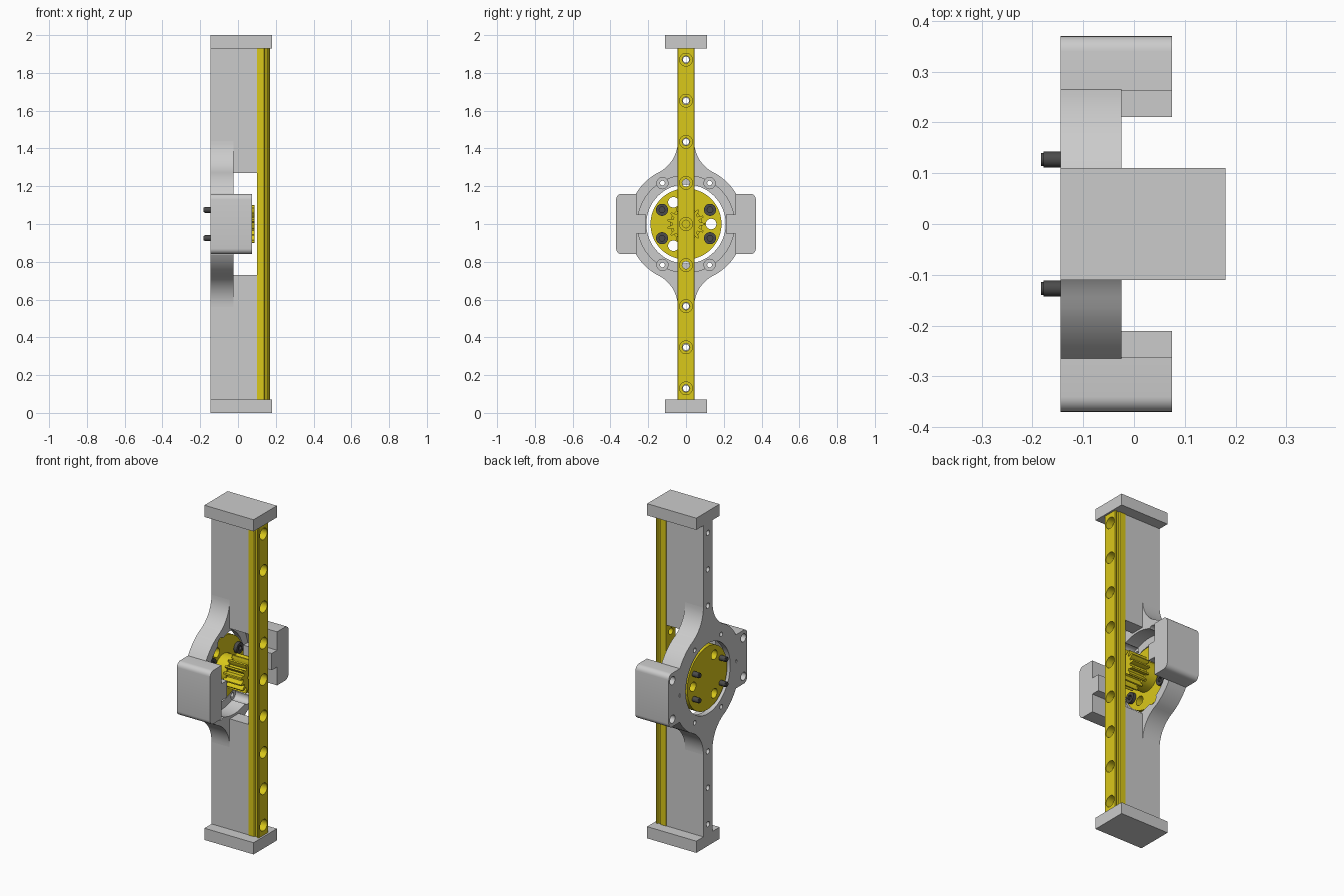
import bpy, bmesh, math
from mathutils import Vector

if "Cube" in bpy.data.objects:
    bpy.data.objects.remove(bpy.data.objects["Cube"])

yellow = bpy.data.materials.new("yellow")
yellow.diffuse_color = (0.70, 0.58, 0.01, 1)
yellow.use_nodes = True
yellow.node_tree.nodes["Principled BSDF"].inputs["Base Color"].default_value = yellow.diffuse_color
dark = bpy.data.materials.new("dark_steel")
dark.diffuse_color = (0.07, 0.07, 0.07, 1)
dark.use_nodes = True
dark.node_tree.nodes["Principled BSDF"].inputs["Base Color"].default_value = dark.diffuse_color


def prisms(name, parts, mat=None):
    """Each part: (axis, 2D profile, start, end) extruded along that axis."""
    bm = bmesh.new()
    for axis, pts, a, b in parts:
        def place(u, v, w):
            return {'x': (w, u, v), 'y': (u, w, v), 'z': (u, v, w)}[axis]
        lo = [bm.verts.new(place(u, v, a)) for u, v in pts]
        hi = [bm.verts.new(place(u, v, b)) for u, v in pts]
        n = len(pts)
        bm.faces.new(lo)
        bm.faces.new(hi)
        for i in range(n):
            j = (i + 1) % n
            bm.faces.new((lo[i], lo[j], hi[j], hi[i]))
    bmesh.ops.recalc_face_normals(bm, faces=bm.faces)
    me = bpy.data.meshes.new(name)
    bm.to_mesh(me)
    bm.free()
    ob = bpy.data.objects.new(name, me)
    bpy.context.collection.objects.link(ob)
    if mat:
        me.materials.append(mat)
    return ob


def rect(u0, u1, v0, v1):
    return [(u0, v0), (u1, v0), (u1, v1), (u0, v1)]


def circle(cy, cz, r, n=32):
    return [(cy + r * math.cos(2 * math.pi * i / n),
             cz + r * math.sin(2 * math.pi * i / n)) for i in range(n)]


def rod(y, z, r, x0, x1, n=32):
    return ('x', circle(y, z, r, n), x0, x1)


def arc(cy, cz, r, a0, a1, n):
    return [(cy + r * math.cos(a0 + (a1 - a0) * i / n),
             cz + r * math.sin(a0 + (a1 - a0) * i / n)) for i in range(n + 1)]


def cut(ob, parts):
    cutter = prisms("cutter", parts)
    cutter.hide_render = True
    m = ob.modifiers.new("holes", 'BOOLEAN')
    m.operation = 'DIFFERENCE'
    m.solver = 'EXACT'
    m.object = cutter
    bpy.context.view_layer.objects.active = ob
    bpy.ops.object.modifier_apply(modifier=m.name)
    bpy.data.objects.remove(cutter)


def smooth(ob):
    bpy.ops.object.select_all(action='DESELECT')
    ob.select_set(True)
    bpy.context.view_layer.objects.active = ob
    bpy.ops.object.shade_smooth_by_angle(angle=math.radians(25))


BACK, PLATE, WEB = -0.145, -0.025, 0.10
hole_z = [0.13 + i * 0.2175 for i in range(9)]

# End caps
for name, z in (("bottom_cap", 0), ("top_cap", 1.93)):
    prisms(name, [('z', rect(BACK, 0.18, -0.11, 0.11), z, z + 0.07)])

# Upper and lower web, stepped over the ring plate
for name, s in (("lower_web", -1), ("upper_web", 1)):
    prof = [(BACK, .93), (BACK, .44), (PLATE, .44), (PLATE, .27), (WEB, .27), (WEB, .93)]
    web = prisms(name, [('y', [(x, 1 + s * z) for x, z in prof], -0.043, 0.043)])
    cut(web, [rod(0, z, 0.016, -0.3, 0.3, 20) for z in hole_z if s * (z - 1) > 0.3])

# Ring plate: flared necks running into a circle with flattened sides
R, r = 0.31, 0.188
cy, cz = 0.043 + r, 0.44
t = math.atan2(cz, cy)
quad = arc(cy, cz, r, math.pi, t + math.pi, 12) + arc(0, 0, R, t, 0, 14)[1:]
quad = [(min(y, 0.265) if z < 0.3 else y, z) for y, z in quad]
half = quad + [(y, -z) for y, z in reversed(quad[:-1])]
outline = half + [(-y, z) for y, z in reversed(half)]
ring = prisms("ring_plate", [('x', [(y, 1 + z) for y, z in outline], BACK, PLATE)])
cut(ring, [rod(0, 1, 0.21, -0.3, 0.3, 72)])
cut(ring, [rod(0, 1, 0.257, -0.112, 0.1, 72)])
bolt = [(0.25 * math.cos(math.radians(a)), 1 + 0.25 * math.sin(math.radians(a)))
        for a in (60, 120, 240, 300)]
cut(ring, [rod(y, z, 0.03, -0.125, 0.1) for y, z in bolt])
cut(ring, [rod(y, z, 0.013, -0.3, 0.1, 20) for y, z in bolt]
    + [rod(0, z, 0.016, -0.3, 0.1, 20) for z in (hole_z[2], hole_z[6])])
smooth(ring)

# Side blocks with an inward lug and rounded outer corners
for name, s in (("left_block", -1), ("right_block", 1)):
    prof = [(.262, .16)] + arc(.34, .13, .03, math.pi / 2, 0, 6) \
        + arc(.34, -.13, .03, 0, -math.pi / 2, 6) \
        + [(.262, -.16), (.262, -.05), (.211, -.05), (.211, .05), (.262, .05)]
    block = prisms(name, [('x', [(s * y, 1 + z) for y, z in prof], BACK, 0.075)])
    cut(block, [rod(s * .335, 1 + k * .115, 0.024, -0.3, -0.10) for k in (-1, 1)]
        + [rod(s * .262, 1, 0.012, -0.3, -0.10, 20)])
    smooth(block)

# Guide rail with grooved sides and counterbored holes
side = [(.10, .046), (.137, .046), (.143, .038), (.153, .038), (.158, .046), (.165, .046), (.169, .042)]
rail = prisms("guide_rail", [('z', side + [(x, -y) for x, y in reversed(side)], 0.07, 1.93)], yellow)
cut(rail, [rod(0, z, 0.034, 0.125, 0.3) for z in hole_z])
cut(rail, [rod(0, z, 0.02, 0.0, 0.3) for z in hole_z])
smooth(rail)

# Round flange with clearance holes
flange = prisms("flange", [rod(0, 1, 0.188, -0.14, -0.095, 72)], yellow)
cut(flange, [rod(0.133 * math.cos(a), 1 + 0.133 * math.sin(a), 0.028, -0.3, 0.1)
             for a in (0, 2 * math.pi / 3, -2 * math.pi / 3)])
smooth(flange)

# Hub and pinion gear
smooth(prisms("hub", [rod(0, 1, 0.085, -0.097, -0.02, 48)], yellow))
teeth = 15
pts = []
for i in range(teeth):
    for f, rad in ((-.32, .072), (-.22, .086), (-.10, .10), (.10, .10), (.22, .086), (.32, .072)):
        a = 2 * math.pi * (i + f) / teeth
        pts.append((rad * math.cos(a), 1 + rad * math.sin(a)))
gear = prisms("pinion_gear", [('x', pts, -0.03, 0.088)], yellow)
cut(gear, [rod(0, 1, 0.03, 0.0, 0.2)])

# Four socket screws through the flange
for i, (sy, sz) in enumerate(((1, 1), (1, -1), (-1, 1), (-1, -1))):
    y, z = sy * 0.127, 1 + sz * 0.075
    smooth(prisms(f"screw_shaft_{i}", [rod(y, z, 0.0155, -0.178, -0.10, 24),
                                       rod(y, z, 0.0125, -0.183, -0.178, 24)], dark))
    head = prisms(f"screw_head_{i}", [rod(y, z, 0.032, -0.096, -0.075)], dark)
    cut(head, [rod(y, z, 0.016, -0.088, 0, 6)])
    smooth(head)
